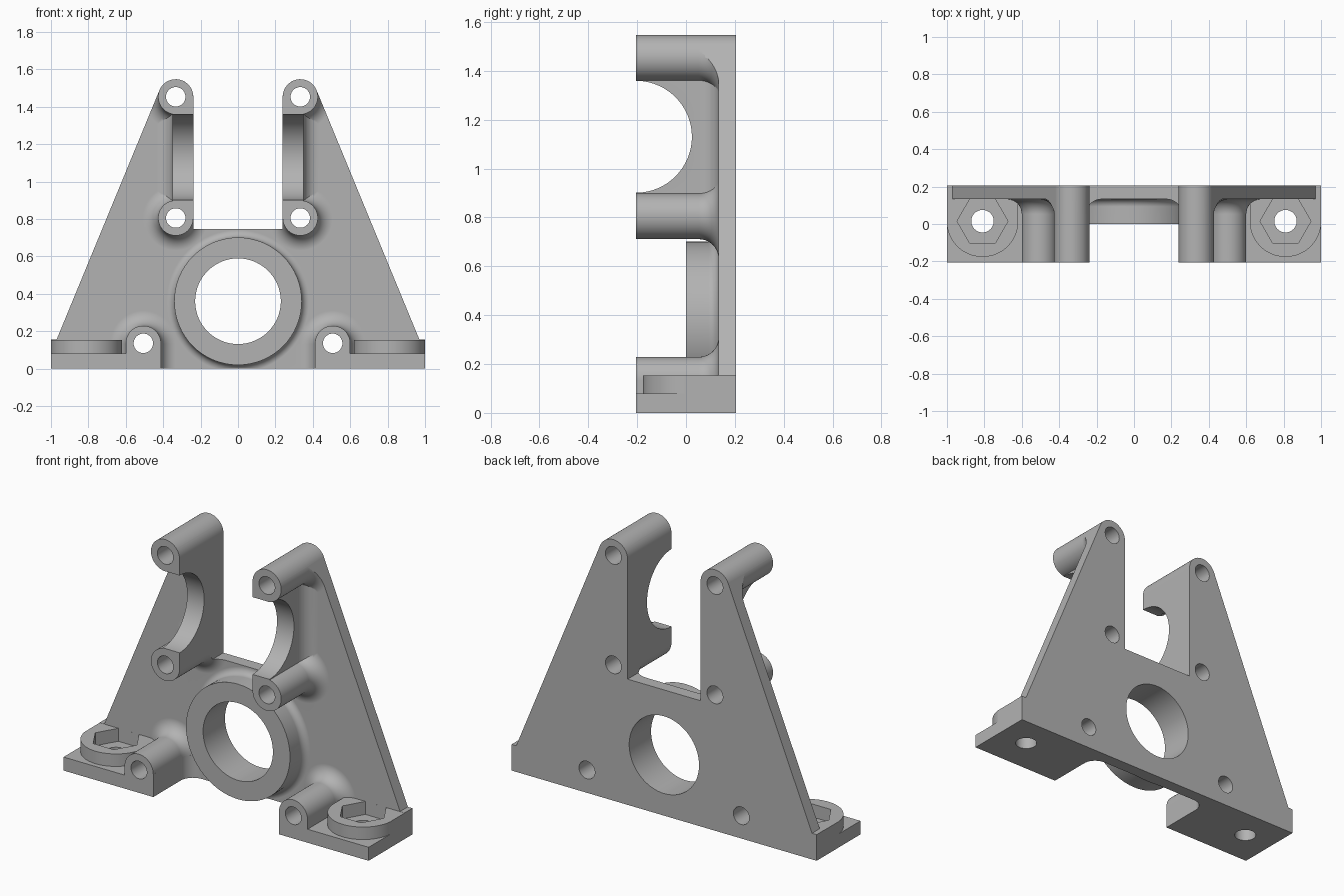
import bpy, bmesh, math

default = bpy.data.objects.get("Cube")
if default:
    bpy.data.objects.remove(default, do_unlink=True)

FRONT, BACK = -0.205, 0.205      # depth limits
FACE = 0.133                     # front face of the back plate
IN, OUT = 0.17, -0.25            # overlap depths, trimmed later
BOSS_R, HOLE_R, FILLET = 0.094, 0.052, 0.08
TOP, MID, LOW = (0.333, 1.453), (0.333, 0.805), (0.506, 0.135)

AXES = {
    "X": lambda u, v, t: (t, u, v),
    "Y": lambda u, v, t: (u, t, v),
    "Z": lambda u, v, t: (u, v, t),
}


def arc(cx, cy, r, a0, a1, n=16):
    """Points along an arc, angles in degrees."""
    angles = [math.radians(a0 + (a1 - a0) * i / n) for i in range(n + 1)]
    return [(cx + r * math.cos(a), cy + r * math.sin(a)) for a in angles]


def loft(name, sections, axis):
    """Solid through matching point loops: [(points, position), ...]."""
    bm = bmesh.new()
    rings = [[bm.verts.new(AXES[axis](u, v, t)) for u, v in pts] for pts, t in sections]
    n = len(rings[0])
    for a, b in zip(rings, rings[1:]):
        for i in range(n):
            j = (i + 1) % n
            bm.faces.new((a[i], a[j], b[j], b[i]))
    bm.faces.new(rings[0])
    bm.faces.new(rings[-1])
    bmesh.ops.recalc_face_normals(bm, faces=bm.faces)
    mesh = bpy.data.meshes.new(name)
    bm.to_mesh(mesh)
    bm.free()
    ob = bpy.data.objects.new(name, mesh)
    bpy.context.collection.objects.link(ob)
    return ob


def prism(name, pts, axis, t0, t1):
    return loft(name, [(pts, t0), (pts, t1)], axis)


def circle(cx, cy, r, n=64):
    return arc(cx, cy, r, 0, 360, n)[:-1]


def combine(target, tool, operation):
    """Boolean the tool into the target and discard the tool."""
    mod = target.modifiers.new("bool", "BOOLEAN")
    mod.operation, mod.solver, mod.object = operation, "EXACT", tool
    bpy.context.view_layer.objects.active = target
    bpy.ops.object.modifier_apply(modifier=mod.name)
    bpy.data.objects.remove(tool, do_unlink=True)


def flare(f):
    """Concave fillet as (sideways growth, depth) pairs ending on the plate."""
    pts = arc(f, FACE - f, f, 180, 90, 10)
    return pts + [(f, IN)]


def flared_boss(name, cx, cz, r, f, front):
    steps = [(0, front)] if front < FACE - f - 0.01 else []
    return loft(name, [(circle(cx, cz, r + g), y) for g, y in steps + flare(f)], "Y")


def flared_web(name, cx, half, z0, z1):
    side = [(half, OUT)] + [(half + g, y) for g, y in flare(FILLET)]
    pts = [(cx + g, y) for g, y in side] + [(cx - g, y) for g, y in reversed(side)]
    return prism(name, pts, "Z", z0, z1)


# Back plate, oversized and trimmed by the outline below
bracket = prism("mount_bracket", [(-1.1, -0.1), (1.1, -0.1), (1.1, 1.7), (-1.1, 1.7)],
                "Y", FACE, 0.25)

# Bearing ring
combine(bracket, flared_boss("bearing_ring", 0, 0.36, 0.341, 0.04, 0), "UNION")

for s in (1, -1):
    # Side wall with round saddle
    wall = flared_web("side_wall", s * 0.25, 0.1, MID[1], TOP[1])
    combine(wall, prism("saddle_cutter", circle(FRONT, 1.13, 0.229, 96), "X", -1, 1),
            "DIFFERENCE")
    combine(bracket, wall, "UNION")

    # Screw bosses
    for name, (x, z) in (("top_boss", TOP), ("middle_boss", MID), ("low_boss", LOW)):
        combine(bracket, flared_boss(name, s * x, z, BOSS_R, FILLET, OUT), "UNION")

    # Foot: block under the low boss, slab and rounded nut pad
    combine(bracket, flared_web("foot_block", s * LOW[0], BOSS_R, -0.05, LOW[1] - 0.001), "UNION")
    slab = [(s * x, y) for x, y in ((0.5, OUT), (1.05, OUT), (1.05, IN), (0.5, IN))]
    combine(bracket, prism("foot_slab", slab, "Z", -0.05, 0.08), "UNION")
    pad = arc(0.81, 0.015, 0.191, 180, 360, 40) + [(1.001, IN), (0.619, IN)]
    combine(bracket, prism("nut_pad", [(s * x, y) for x, y in pad], "Z", -0.04, 0.154), "UNION")

# Outline: feet, sloped edges tangent to the top bosses, central slot
dx, dz = 0.97 - TOP[0], 0.155 - TOP[1]
tangent = math.degrees(math.atan2(dz, dx) + math.acos(BOSS_R / math.hypot(dx, dz)))
half = [(1, 0), (1, 0.155), (0.97, 0.155)]
half += arc(*TOP, BOSS_R, tangent, 180, 32)
half += [(TOP[0] - BOSS_R, 0.745)]
outline = half + [(-x, z) for x, z in reversed(half)]
combine(bracket, prism("outline_trim", outline, "Y", FRONT, BACK), "INTERSECT")

# Bores, screw holes and hexagonal nut pockets
combine(bracket, prism("bore_cutter", circle(0, 0.36, 0.229, 96), "Y", -1, 1), "DIFFERENCE")
for s in (1, -1):
    for x, z in (TOP, MID, LOW):
        combine(bracket, prism("screw_cutter", circle(s * x, z, HOLE_R, 40), "Y", -1, 1),
                "DIFFERENCE")
    combine(bracket, prism("foot_cutter", circle(s * 0.81, 0.015, 0.06, 40), "Z", -1, 0.2),
            "DIFFERENCE")
    combine(bracket, prism("nut_cutter", circle(s * 0.81, 0.015, 0.136, 6), "Z", 0.077, 0.3),
            "DIFFERENCE")

# Material and shading
grey = bpy.data.materials.new("plain_grey")
grey.use_nodes = True
colour = (0.45, 0.45, 0.45, 1)
grey.diffuse_color = colour
grey.node_tree.nodes["Principled BSDF"].inputs["Base Color"].default_value = colour
bracket.data.materials.clear()
bracket.data.materials.append(grey)
for face in bracket.data.polygons:
    face.material_index = 0

bpy.ops.object.select_all(action="DESELECT")
bracket.select_set(True)
bpy.context.view_layer.objects.active = bracket
bpy.ops.object.shade_smooth_by_angle(angle=math.radians(30))
weighted = bracket.modifiers.new("weighted_normals", "WEIGHTED_NORMAL")
weighted.keep_sharp = True
